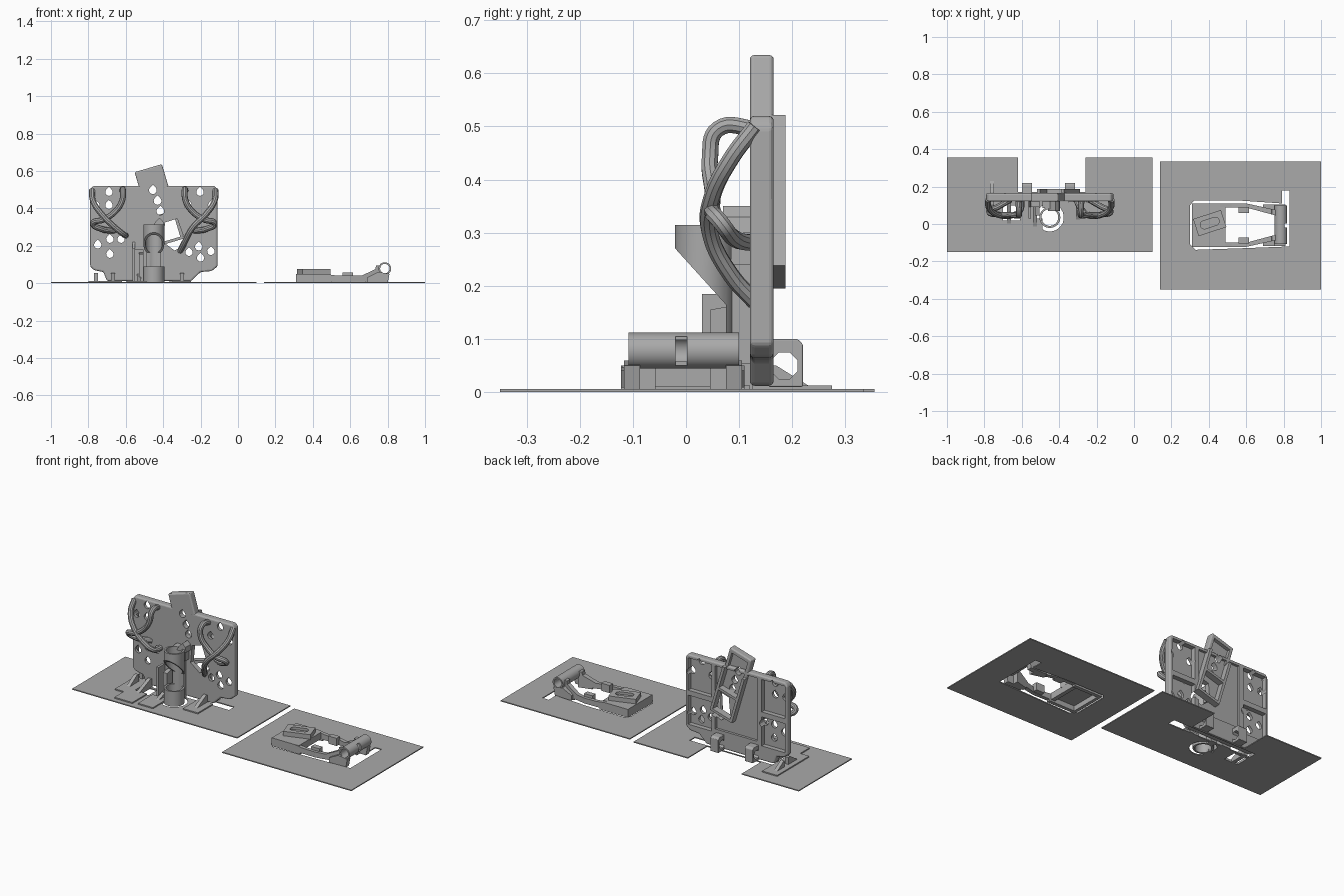
import bpy, bmesh, math
from mathutils import Vector, Matrix

if "Cube" in bpy.data.objects:
    bpy.data.objects.remove(bpy.data.objects["Cube"], do_unlink=True)

grey = bpy.data.materials.new("mid_grey")
grey.use_nodes = True
grey.diffuse_color = (0.4, 0.4, 0.4, 1)
grey.node_tree.nodes["Principled BSDF"].inputs["Base Color"].default_value = (0.4, 0.4, 0.4, 1)

# axis -> maps a 2D profile point and a depth to 3D
MAPS = {"x": lambda a, b, d: (d, a, b),
        "y": lambda a, b, d: (a, d, b),
        "z": lambda a, b, d: (a, b, d)}


def add_prism(bm, pts, axis, lo, hi):
    m = MAPS[axis]
    bottom = [bm.verts.new(m(a, b, lo)) for a, b in pts]
    top = [bm.verts.new(m(a, b, hi)) for a, b in pts]
    n = len(pts)
    faces = [bm.faces.new(bottom), bm.faces.new(top)]
    for i in range(n):
        j = (i + 1) % n
        faces.append(bm.faces.new((bottom[i], bottom[j], top[j], top[i])))
    bmesh.ops.recalc_face_normals(bm, faces=faces)


def finish(name, bm):
    me = bpy.data.meshes.new(name)
    bm.to_mesh(me)
    bm.free()
    me.materials.append(grey)
    ob = bpy.data.objects.new(name, me)
    bpy.context.scene.collection.objects.link(ob)
    return ob


def bake(ob):
    bpy.context.view_layer.update()
    dg = bpy.context.evaluated_depsgraph_get()
    ob_mesh = bpy.data.meshes.new_from_object(ob.evaluated_get(dg))
    ob.modifiers.clear()
    ob.data = ob_mesh


def part(name, pts, axis, lo, hi, cuts=(), bevel=0):
    """Extruded profile, with optional bevel and prism cut-outs."""
    bm = bmesh.new()
    add_prism(bm, pts, axis, lo, hi)
    ob = finish(name, bm)
    if bevel:
        mod = ob.modifiers.new("Bevel", "BEVEL")
        mod.width, mod.segments, mod.limit_method = bevel, 3, "ANGLE"
        bake(ob)
    for cut in cuts:
        cb = bmesh.new()
        add_prism(cb, *cut)
        cutter = finish("cutter", cb)
        cutter.hide_render = True
        mod = ob.modifiers.new("Cut", "BOOLEAN")
        mod.operation, mod.object, mod.solver = "DIFFERENCE", cutter, "EXACT"
        bake(ob)
        bpy.data.objects.remove(cutter, do_unlink=True)
    return ob


def rect(x0, x1, y0, y1):
    return [(x0, y0), (x1, y0), (x1, y1), (x0, y1)]


def box(name, x0, x1, y0, y1, z0, z1, **kw):
    return part(name, rect(x0, x1, y0, y1), "z", z0, z1, **kw)


def ngon(cx, cy, r, n=24):
    return [(cx + r * math.cos(math.tau * (i + .5) / n),
             cy + r * math.sin(math.tau * (i + .5) / n)) for i in range(n)]


def teardrop(cx, cy, r):
    arc = [math.radians(135 + 270 * i / 8) for i in range(9)]
    return [(cx, cy + r * 1.4)] + [(cx + r * math.cos(a), cy + r * math.sin(a)) for a in arc]


def smooth(ob):
    bpy.ops.object.select_all(action="DESELECT")
    ob.select_set(True)
    bpy.context.view_layer.objects.active = ob
    bpy.ops.object.shade_smooth_by_angle(angle=math.radians(35))


# Thin ground sheets with openings
part("left_sheet", [(-1, -.15), (.1, -.15), (.1, .355), (-.26, .355), (-.26, .17),
                    (-.62, .17), (-.62, .355), (-1, .355)], "z", 0, .006,
     cuts=[(ngon(-.45, .035, .075), "z", -.1, .1),
           (rect(-.78, -.14, .115, .165), "z", -.1, .1),
           (rect(-.70, -.61, .02, .10), "z", -.1, .1)])
part("right_sheet", rect(.14, 1, -.35, .335), "z", 0, .006,
     cuts=[([(.32, .125), (.57, .125), (.79, .11), (.79, .178), (.832, .178), (.832, -.12),
             (.57, -.13), (.33, -.138), (.30, -.11), (.30, .1)], "z", -.1, .1)])

# Upright panel: pockets on the back, drilled holes, big window
holes = [(-.69, .417), (-.76, .417), (-.69, .487), (-.267, .417), (-.14, .417), (-.203, .487),
         (-.75, .205), (-.685, .235), (-.625, .235), (-.685, .155),
         (-.262, .165), (-.21, .195), (-.2, .135), (-.145, .17)]
window = [(-.40, .22), (-.34, .175), (-.275, .205), (-.325, .345), (-.39, .325)]
cuts = [(rect(x0, x1, z0, z1), "y", .137, .3)
        for x0, x1 in ((-.775, -.62), (-.285, -.13))
        for z0, z1 in ((.10, .275), (.305, .50))]
cuts += [(rect(-.59, -.31, .12, .50), "y", .15, .3)]
cuts += [(teardrop(x, z, .02), "y", 0, .3) for x, z in holes]
cuts += [(window, "y", 0, .3)]
cuts += [(teardrop(x, z, .021), "y", 0, .3) for x, z in ((-.455, .497), (-.43, .44), (-.415, .385))]
part("upright_panel", [(-.79, .09), (-.77, .07), (-.72, .06), (-.70, .012), (-.25, .012), (-.20, .06),
                       (-.14, .065), (-.11, .09), (-.11, .50), (-.125, .52), (-.775, .52), (-.79, .50)],
     "y", .12, .165, cuts=cuts, bevel=.009)

# Tilted tray on the panel, built upright then turned
T = math.radians(16.5)


def tilt(pts):
    c, s = math.cos(T), math.sin(T)
    return [(-.48 + c * u - s * v, .615 + s * u + c * v) for u, v in pts]


part("tray_top", tilt(rect(-.076, .076, -.13, 0)), "y", .12, .165, bevel=.008,
     cuts=[(teardrop(-.455, .497, .021), "y", 0, .3),
           (tilt(rect(-.055, .055, -.2, -.025)), "y", .145, .3)])
for name, r in (("tray_rail_right", rect(-.076, -.06, -.415, -.12)),
                ("tray_rail_left", rect(.06, .076, -.415, -.12)),
                ("tray_end", rect(-.06, .06, -.415, -.40)),
                ("tray_bar", rect(-.06, .06, -.27, -.255))):
    part(name, tilt(r), "y", .145, .187)

# Twisted cable guides, mirrored about the panel centre
strand_a = [(.33, .13, .50), (.325, .085, .44), (.28, .05, .37), (.21, .045, .30),
            (.165, .085, .22), (.14, .13, .17)]
strand_b = [(.17, .135, .495), (.165, .06, .495), (.17, .045, .44), (.21, .05, .38),
            (.27, .05, .34), (.325, .065, .32), (.28, .09, .29), (.21, .13, .28)]
for side, sx in (("left", 1), ("right", -1)):
    for tag, pts in (("outer", strand_a), ("inner", strand_b)):
        if sx < 0 and tag == "outer":
            pts = pts[:4] + [(.16, .07, .26), (.15, .13, .255)]
        cu = bpy.data.curves.new(f"{side}_{tag}_guide", "CURVE")
        cu.dimensions, cu.bevel_depth, cu.bevel_resolution = "3D", .016, 3
        cu.use_fill_caps, cu.resolution_u = True, 8
        sp = cu.splines.new("BEZIER")
        sp.bezier_points.add(len(pts) - 1)
        for bp, (x, y, z) in zip(sp.bezier_points, pts):
            bp.co = Vector((-.45 + sx * x, y, z))
            bp.handle_left_type = bp.handle_right_type = "AUTO"
        cu.materials.append(grey)
        ob = bpy.data.objects.new(cu.name, cu)
        bpy.context.scene.collection.objects.link(ob)
        bake_mesh = None
        bpy.ops.object.select_all(action="DESELECT")
        ob.select_set(True)
        bpy.context.view_layer.objects.active = ob
        bpy.ops.object.convert(target="MESH")
        smooth(bpy.context.view_layer.objects.active)

# Hollow post with a slanted front opening
smooth(part("hollow_post", ngon(-.45, .035, .056, 32), "z", 0, .315,
            cuts=[(ngon(-.45, .035, .045, 32), "z", -.1, .5),
                  ([(-.1, .09), (.075, .09), (.075, .165), (-.02, .27), (-.1, .33)], "x", -.6, -.3)]))
box("post_bridge", -.49, -.41, .085, .125, .24, .315)
part("post_peak", [(-.46, .30), (-.395, .30), (-.40, .33), (-.42, .35), (-.44, .33)], "y", .07, .125)
box("post_web", -.47, -.43, .085, .125, 0, .24)
part("post_bracket", [(.03, 0), (.125, 0), (.125, .225), (.09, .185), (.03, .185)], "x", -.565, -.55)
part("post_bracket_inner", [(.045, 0), (.125, 0), (.125, .17), (.045, .155)], "x", -.53, -.505)
box("bracket_wall", -.565, -.505, .09, .125, 0, .18)

# Hinge lugs behind the panel foot
for name, x0 in (("right_lug", -.60), ("left_lug", -.37)):
    part(name, [(.155, .01), (.22, .01), (.22, .09), (.21, .1), (.155, .1)], "x", x0, x0 + .055,
         cuts=[(ngon(.185, .05, .027, 8), "x", -1, 0)], bevel=.003)

# Foot plates and their gussets
for name, r in (("right_foot", (-.80, -.70, -.03, .275)), ("corner_foot", (-.74, -.62, -.12, .02)),
                ("middle_foot", (-.59, -.49, -.11, .03)), ("left_foot", (-.35, -.25, -.025, .12))):
    box(name, *r, 0, .013)
for name, x, y0 in (("right_gusset", -.77, .02), ("corner_gusset", -.68, -.03),
                    ("middle_gusset", -.54, -.05), ("left_gusset", -.31, .0)):
    part(name, [(y0, 0), (.125, 0), (.125, .055), (.105, .055)], "x", x, x + .022)
part("rear_gusset", [(.16, 0), (.25, 0), (.17, .05), (.16, .05)], "x", -.77, -.748)

# Swing arm: two side rails that taper inward and rise to the hinge
for name, s, y in (("arm_rail_left", 1, .11), ("arm_rail_right", -1, -.122)):
    part(name, [(.31, y), (.60, y), (.76, y - s * .035), (.76, y - s * .065), (.60, y - s * .022),
                (.31, y - s * .022)], "z", 0, .095,
         cuts=[([(.2, .05), (.46, .05), (.52, .042), (.66, .04), (.735, .075), (.75, .2), (.2, .2)],
                "y", -.3, .3),
               ([(.5, -.1), (.68, -.1), (.68, .008), (.5, .01)], "y", -.3, .3)])
    box(name + "_pad", .56, .615, *sorted((y - s * .018, y - s * .05)), .012, .058)
    part(name + "_knee", [(.69, 0), (.80, 0), (.81, .05), (.75, .06), (.69, .03)], "y",
         *sorted((y - s * .005, y - s * .035)))

# Hinge barrel
smooth(part("hinge_barrel", ngon(.785, .078, .034, 32), "y", -.108, .10,
            cuts=[(ngon(.785, .078, .025, 32), "y", -.3, .3),
                  (rect(.80, .9, .05, .105), "y", -.02, .002)]))

# Arm head with a turned block on top
box("arm_head", .31, .49, -.12, .09, .03, .05)
box("arm_head_edge", .31, .33, -.122, .11, 0, .05)
box("arm_cross_bar", .465, .49, -.12, .09, .01, .05)
R = math.radians(18)
spin = Matrix.Translation((.405, .005, 0)) @ Matrix.Rotation(R, 4, "Z")
slot = [(u + o, v) for o, u, v in [(.03 if math.cos(a) > 0 else -.03, .022 * math.cos(a),
        .022 * math.sin(a)) for a in [math.tau * (i + .5) / 16 for i in range(16)]]]
block = box("turned_block", -.078, .078, -.048, .048, .045, .077, cuts=[(slot, "z", .062, .2)])
block.data.transform(spin)
